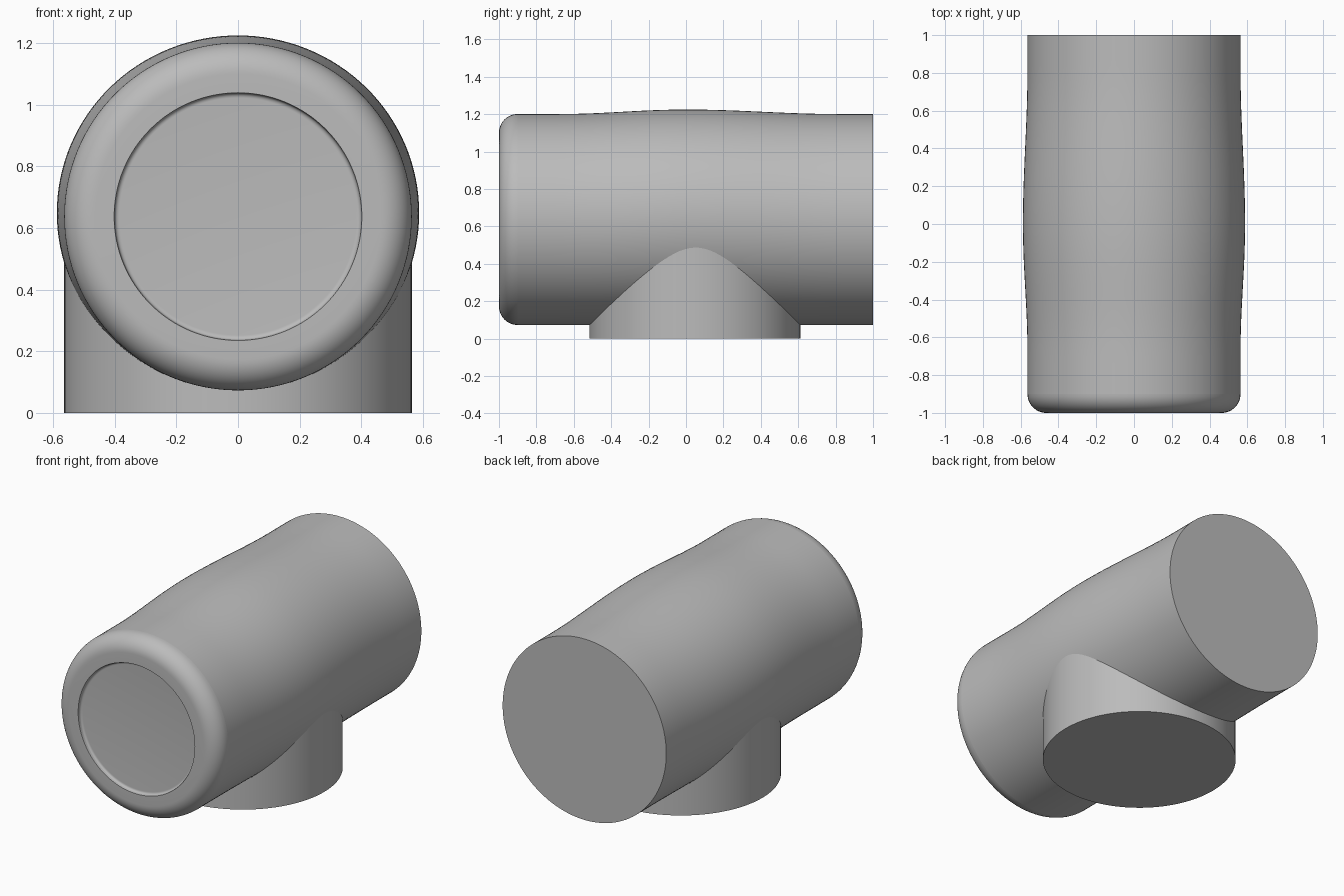
import bpy, bmesh, math

if "Cube" in bpy.data.objects:
    bpy.data.objects.remove(bpy.data.objects["Cube"])

grey = bpy.data.materials.new("neutral grey")
grey.use_nodes = True
grey.diffuse_color = (0.5, 0.5, 0.5, 1)
grey.node_tree.nodes["Principled BSDF"].inputs["Base Color"].default_value = (0.5, 0.5, 0.5, 1)

R = 0.564       # barrel radius
AXIS = 0.637    # barrel axis height
SIDES = 128


def loft(name, rings):
    """Skin a list of rings and close both ends."""
    bm = bmesh.new()
    loops = [[bm.verts.new(p) for p in ring] for ring in rings]
    for a, b in zip(loops, loops[1:]):
        for i in range(SIDES):
            j = (i + 1) % SIDES
            bm.faces.new((a[i], a[j], b[j], b[i]))
    bm.faces.new(loops[0])
    bm.faces.new(loops[-1])
    bmesh.ops.recalc_face_normals(bm, faces=bm.faces)
    mesh = bpy.data.meshes.new(name)
    bm.to_mesh(mesh)
    bm.free()
    obj = bpy.data.objects.new(name, mesh)
    bpy.context.collection.objects.link(obj)
    mesh.materials.append(grey)
    bpy.ops.object.select_all(action="DESELECT")
    obj.select_set(True)
    bpy.context.view_layer.objects.active = obj
    bpy.ops.object.shade_smooth_by_angle(angle=math.radians(30))
    return obj


def ring_y(y, rx, rz, z=AXIS):
    turns = [math.tau * i / SIDES for i in range(SIDES)]
    return [(rx * math.cos(t), y, z + rz * math.sin(t)) for t in turns]


def swell(y):
    """Gentle bulge that fades out towards both ends."""
    u = min(1, abs(y) / (0.68 if y < 0 else 0.82))
    return 0.024 * math.cos(u * math.pi / 2) ** 2


# Barrel, swollen at the sides and top but straight underneath
barrel = []
for k in range(49):
    y = -0.9 + 1.9 * k / 48
    s = swell(y)
    barrel.append(ring_y(y, R + s, R + s / 2, AXIS + s / 2))
loft("barrel", barrel)

# End cap with rounded rim and a shallow recessed disc
fillet = 0.1
profile = [(-0.9, R)]
for k in range(1, 13):
    t = math.pi / 2 * k / 12
    profile.append((-0.9 - fillet * math.sin(t), R - fillet * (1 - math.cos(t))))
profile += [(-1, 0.402), (-0.99, 0.4)]
for k in range(1, 7):
    t = math.pi / 2 * k / 6
    profile.append((-0.99 + 0.012 * math.sin(t), 0.4 - 0.015 * (1 - math.cos(t))))
loft("end_cap", [ring_y(y, r, r) for y, r in profile])

# Upright round post under the barrel
post = []
for z in (0, 0.6):
    turns = [math.tau * i / SIDES for i in range(SIDES)]
    post.append([(R * math.cos(t), 0.048 + R * math.sin(t), z) for t in turns])
loft("post", post)
